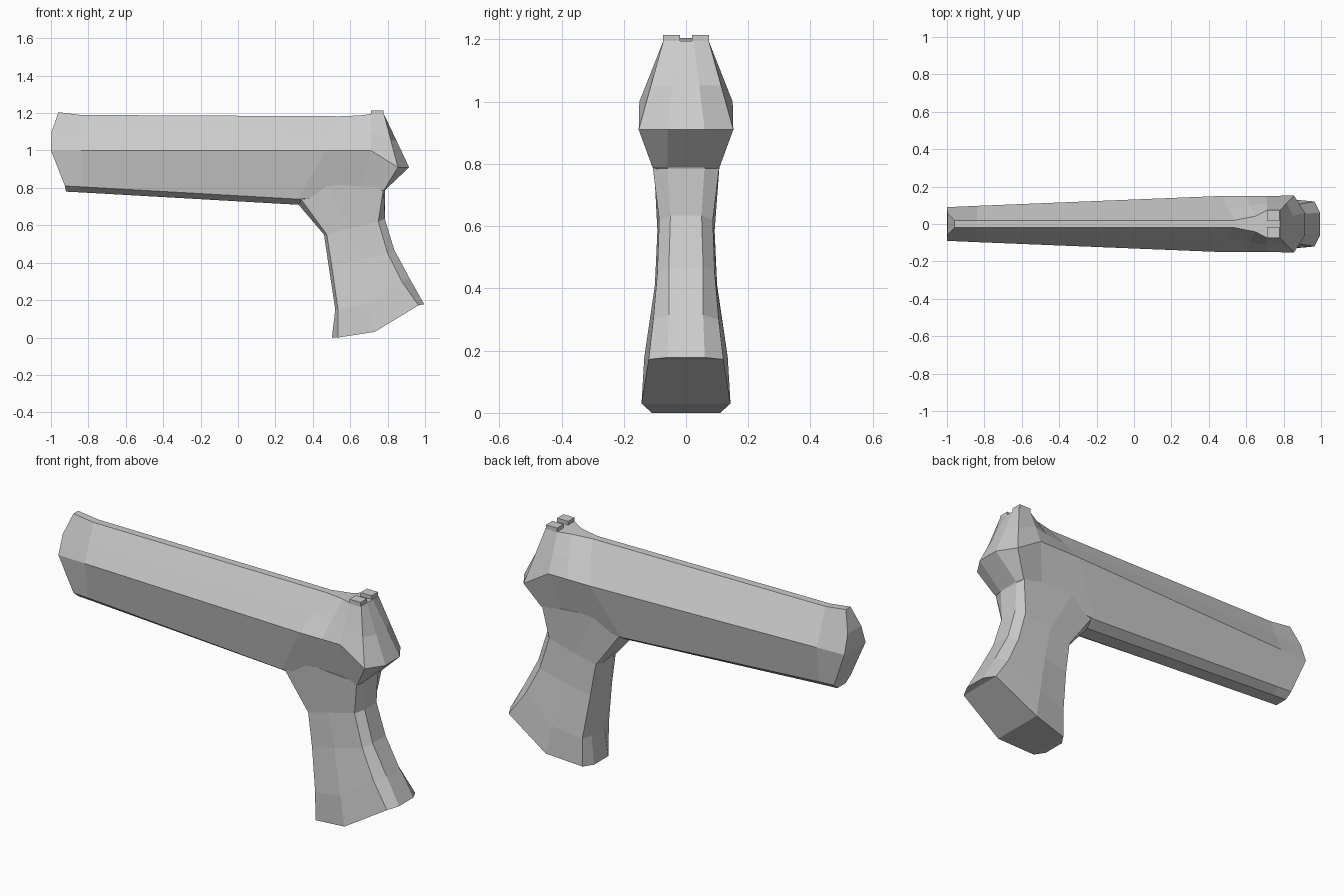
import bpy, bmesh

if "Cube" in bpy.data.objects:
    bpy.data.objects.remove(bpy.data.objects["Cube"])

grey = bpy.data.materials.new("light grey")
grey.diffuse_color = (0.6, 0.6, 0.6, 1)
grey.use_nodes = True
grey.node_tree.nodes["Principled BSDF"].inputs["Base Color"].default_value = grey.diffuse_color


def finish(name, bm):
    bmesh.ops.recalc_face_normals(bm, faces=bm.faces)
    mesh = bpy.data.meshes.new(name)
    bm.to_mesh(mesh)
    bm.free()
    mesh.materials.append(grey)
    obj = bpy.data.objects.new(name, mesh)
    bpy.context.collection.objects.link(obj)
    return obj


def loft(name, sections):
    """Skin half sections of (x, half width, z) and their mirror images."""
    bm = bmesh.new()
    rings = []
    for half in sections:
        left = [bm.verts.new((x, -w, z)) for x, w, z in half]
        right = [bm.verts.new((x, w, z)) for x, w, z in half]
        rings.append(left + right[::-1])
    n = len(rings[0])
    for a, b in zip(rings, rings[1:]):
        for i in range(n):
            j = (i + 1) % n
            bm.faces.new((a[i], a[j], b[j], b[i]))
    for r in (rings[0], rings[-1]):
        for i in range(n // 2 - 1):
            bm.faces.new((r[i], r[i + 1], r[n - 2 - i], r[n - 1 - i]))
    return finish(name, bm)


def body_section(top, side, lower, bottom, upper=None):
    """Body half section; the upper level defaults to halfway down the flank."""
    upper = upper or tuple((a + b) / 2 for a, b in zip(top, side))
    return [top, upper, side, lower, bottom]


# Long upper body, from the front end to the pointed rear
loft("body", [
    body_section((-.96, .02, 1.205), (-1, .09, 1.0), (-.925, .07, .81),
                 (-.92, .035, .78), (-.997, .057, 1.1)),
    body_section((-.84, .02, 1.19), (-.84, .097, 1.0), (-.84, .071, .806),
                 (-.84, .035, .776)),
    body_section((.54, .02, 1.183), (.47, .15, 1.0), (.32, .088, .74),
                 (.32, .04, .71)),
    body_section((.65, .042, 1.187), (.60, .15, 1.0), (.50, .09, .755),
                 (.50, .04, .725)),
    body_section((.71, .073, 1.195), (.71, .15, 1.0), (.65, .092, .765),
                 (.65, .04, .74)),
    body_section((.78, .073, 1.195), (.855, .152, .91), (.782, .108, .79),
                 (.75, .05, .76)),
    body_section((.78, .025, 1.195), (.915, .06, .91), (.788, .06, .79),
                 (.77, .04, .76)),
])

# Grip: front edge, front corner, flank, rear corner, rear edge
loft("grip", [
    [(.32, .038, .715), (.335, .084, .742), (.47, .104, .82),
     (.778, .108, .80), (.785, .06, .80)],
    [(.46, .04, .55), (.475, .085, .55), (.60, .092, .585),
     (.75, .086, .62), (.785, .05, .635)],
    [(.485, .046, .38), (.502, .092, .38), (.64, .100, .41),
     (.80, .092, .45), (.835, .055, .47)],
    [(.52, .055, .15), (.535, .112, .15), (.70, .134, .18),
     (.875, .105, .30), (.918, .055, .315)],
    [(.502, .06, 0), (.535, .11, 0), (.73, .143, .03),
     (.965, .12, .172), (.995, .06, .178)],
])

# Pair of small blocks on top at the rear
for side, label in ((-1, "left"), (1, "right")):
    bm = bmesh.new()
    bmesh.ops.create_cube(bm, size=1)
    for v in bm.verts:
        v.co = (.744 + v.co.x * .066, side * .047 + v.co.y * .054,
                1.2 + v.co.z * .03)
    finish("top_block_" + label, bm)
